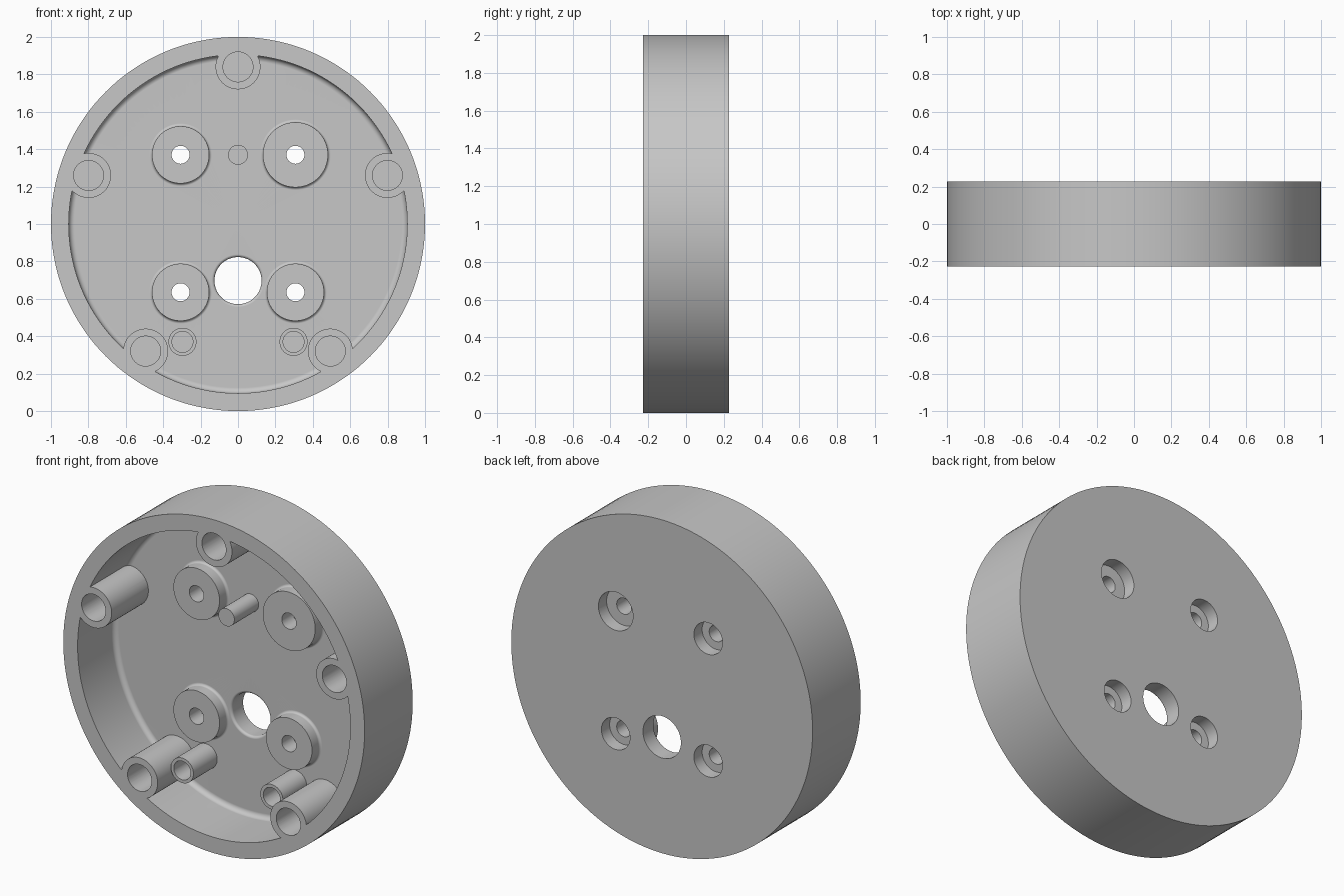
import bpy, bmesh
from math import sin, cos, pi, radians
from mathutils import Vector, Matrix

cube = bpy.data.objects.get("Cube")
if cube:
    bpy.data.objects.remove(cube, do_unlink=True)

HALF = 0.228          # half depth of the housing
FLOOR = 0.12          # inner face of the floor
EMBED = 0.17          # posts sink into the floor to here
BOSS_TOP = 0.045
POST_TOP = -0.105

grey = bpy.data.materials.new("plain grey")
grey.use_nodes = True
colour = (0.57, 0.57, 0.57, 1)
grey.diffuse_color = colour
grey.node_tree.nodes["Principled BSDF"].inputs["Base Color"].default_value = colour


def lathe(bm, profile, x=0, z=1, segments=48):
    """Spin (radius, y) points around a front-to-back axis at x, z."""
    part = bmesh.new()
    verts = [part.verts.new((r, y, 0)) for r, y in profile]
    edges = [part.edges.new(pair) for pair in zip(verts, verts[1:])]
    bmesh.ops.spin(part, geom=verts + edges, cent=(0, 0, 0), axis=(0, 1, 0),
                   angle=2 * pi, steps=segments, use_duplicate=False)
    bmesh.ops.remove_doubles(part, verts=part.verts[:], dist=1e-5)
    bmesh.ops.recalc_face_normals(part, faces=part.faces[:])
    bmesh.ops.transform(part, matrix=Matrix.Translation((x, 0, z)), verts=part.verts[:])
    mesh = bpy.data.meshes.new("turned")
    part.to_mesh(mesh)
    part.free()
    bm.from_mesh(mesh)
    bpy.data.meshes.remove(mesh)


def cylinder(bm, r, y0, y1, x, z, segments=48):
    lathe(bm, [(0, y0), (r, y0), (r, y1), (0, y1)], x, z, segments)


def fillet(r, size, steps=6):
    """Concave quarter round from a wall at radius r onto the floor."""
    f = abs(size)
    arc = [radians(90) * i / steps for i in range(steps + 1)]
    return [(r + size * (1 - cos(a)), FLOOR - f + f * sin(a)) for a in arc]


def make_object(name, bm):
    mesh = bpy.data.meshes.new(name)
    bm.to_mesh(mesh)
    bm.free()
    mesh.materials.append(grey)
    ob = bpy.data.objects.new(name, mesh)
    bpy.context.scene.collection.objects.link(ob)
    return ob


def combine(target, tool, operation):
    tool.hide_render = True
    mod = target.modifiers.new(operation.lower(), 'BOOLEAN')
    mod.operation = operation
    mod.solver = 'EXACT'
    mod.object = tool
    bpy.context.view_layer.update()
    graph = bpy.context.evaluated_depsgraph_get()
    result = bpy.data.meshes.new_from_object(target.evaluated_get(graph))
    target.modifiers.clear()
    target.data = result
    bpy.data.objects.remove(tool, do_unlink=True)


# Part positions as (x, z)
lugs = [(0.84 * sin(2 * pi * i / 5), 1 + 0.84 * cos(2 * pi * i / 5)) for i in range(5)]
tubes = [(s * 0.297, 0.37) for s in (-1, 1)]
# Bosses as x, z, outer radius, rear bore radius
bosses = [(-0.307, 1.37, 0.153, 0.095), (0.307, 1.37, 0.174, 0.115),
          (-0.307, 0.635, 0.153, 0.095), (0.307, 0.635, 0.153, 0.095)]

# Round cup with a filleted floor
bm = bmesh.new()
lathe(bm, [(0, HALF), (1, HALF), (1, -HALF), (0.905, -HALF)]
      + fillet(0.905, -0.03) + [(0, FLOOR)], segments=144)
housing = make_object("round_housing", bm)

# Posts standing on the floor
bm = bmesh.new()
for x, z in lugs:
    cylinder(bm, 0.12, -HALF, EMBED, x, z, 64)
for x, z in tubes:
    cylinder(bm, 0.075, POST_TOP, EMBED, x, z)
cylinder(bm, 0.053, -0.11, EMBED, 0, 1.37)
for x, z, r, bore in bosses:
    outline = fillet(r, 0.015)
    lathe(bm, [(0, BOSS_TOP), (r, BOSS_TOP)] + outline
          + [(outline[-1][0], EMBED), (0, EMBED)], x, z, 64)
combine(housing, make_object("posts", bm), 'UNION')

# Screw holes, counterbores and the cable hole
bm = bmesh.new()
for x, z in lugs:
    cylinder(bm, 0.08, -HALF - 0.1, 0.08, x, z)
for x, z in tubes:
    cylinder(bm, 0.056, POST_TOP - 0.1, 0.08, x, z)
for x, z, r, bore in bosses:
    lathe(bm, [(0, -0.05), (0.048, -0.05), (0.048, HALF - 0.078), (bore, HALF - 0.078),
               (bore, HALF + 0.1), (0, HALF + 0.1)], x, z)
round_edge = [(0.126 + 0.015 * (1 - sin(a)), FLOOR + 0.015 * (1 - cos(a)))
              for a in [radians(15 * i) for i in range(7)]]
lathe(bm, [(0, FLOOR - 0.05), (0.141, FLOOR - 0.05)] + round_edge
      + [(0.126, HALF + 0.1), (0, HALF + 0.1)], 0, 0.697, 64)
combine(housing, make_object("hole_cutters", bm), 'DIFFERENCE')

# Smooth round walls, flat faces kept flat
bpy.ops.object.select_all(action='DESELECT')
housing.select_set(True)
bpy.context.view_layer.objects.active = housing
bpy.ops.object.shade_smooth_by_angle(angle=radians(30))
weighted = housing.modifiers.new("flat_face_normals", 'WEIGHTED_NORMAL')
weighted.keep_sharp = True
